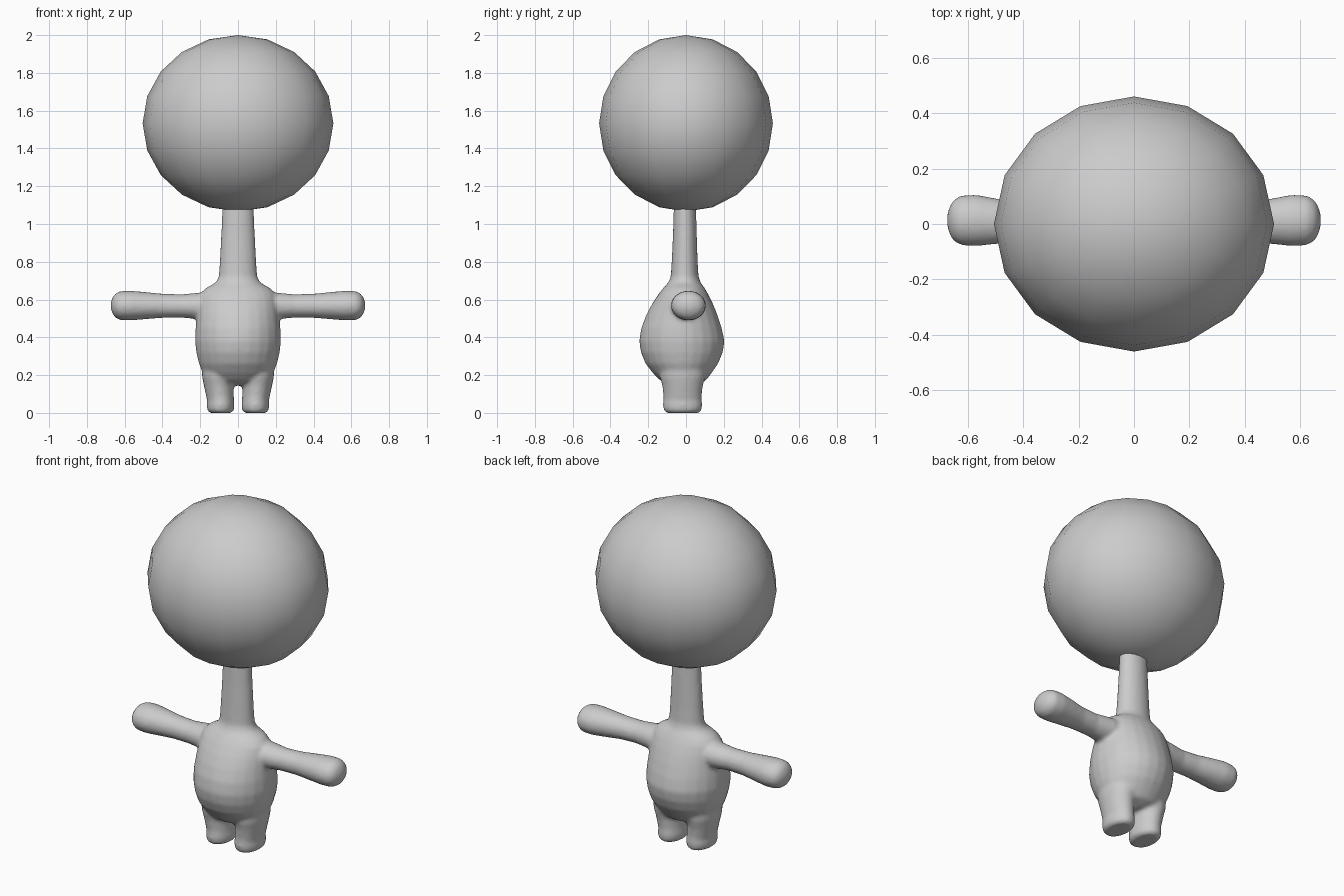
import bpy, bmesh, math
from mathutils import Vector

grey = bpy.data.materials.new("light_grey")
grey.diffuse_color = (0.6, 0.6, 0.6, 1)


def loft(bm, stations, axis, sides=24):
    """Closed tube of ellipses: (position, centre u, centre v, radius u, radius v)."""
    rings = []
    for p, cu, cv, ru, rv in stations:
        ring = []
        for i in range(sides):
            a = 2 * math.pi * i / sides
            u, v = cu + ru * math.cos(a), cv + rv * math.sin(a)
            ring.append(bm.verts.new((u, v, p) if axis == "z" else (p, u, v)))
        rings.append(ring)
    faces = [bm.faces.new(rings[0]), bm.faces.new(rings[-1])]
    for a, b in zip(rings, rings[1:]):
        for i in range(sides):
            j = (i + 1) % sides
            faces.append(bm.faces.new((a[i], a[j], b[j], b[i])))
    bmesh.ops.recalc_face_normals(bm, faces=faces)


# Torso and neck as one lofted profile, then mirrored limbs
bm = bmesh.new()
loft(bm, [
    (0.145, 0, -0.01, 0.08, 0.06), (0.17, 0, -0.015, 0.15, 0.12),
    (0.21, 0, -0.02, 0.185, 0.155), (0.26, 0, -0.022, 0.207, 0.192),
    (0.32, 0, -0.022, 0.221, 0.217), (0.38, 0, -0.022, 0.228, 0.226),
    (0.45, 0, -0.024, 0.225, 0.213), (0.52, 0, -0.022, 0.218, 0.188),
    (0.58, 0, -0.018, 0.212, 0.16), (0.63, 0, -0.014, 0.20, 0.131),
    (0.66, 0, -0.011, 0.172, 0.11), (0.69, 0, -0.008, 0.118, 0.086),
    (0.72, 0, -0.007, 0.102, 0.074), (0.80, 0, -0.007, 0.097, 0.069),
    (0.95, 0, -0.006, 0.089, 0.063), (1.12, 0, -0.006, 0.082, 0.058),
], "z")
for s in (1, -1):
    # Arm with a thicker rounded hand
    loft(bm, [
        (s * 0.10, 0.0, 0.565, 0.08, 0.08), (s * 0.20, 0.0, 0.566, 0.08, 0.071),
        (s * 0.30, 0.0, 0.566, 0.066, 0.062), (s * 0.40, 0.004, 0.567, 0.068, 0.064),
        (s * 0.50, 0.01, 0.568, 0.083, 0.073), (s * 0.57, 0.013, 0.568, 0.093, 0.079),
        (s * 0.625, 0.013, 0.568, 0.09, 0.077), (s * 0.653, 0.013, 0.568, 0.072, 0.061),
        (s * 0.668, 0.013, 0.568, 0.043, 0.036), (s * 0.674, 0.013, 0.568, 0.016, 0.013),
    ], "x")
    # Leg with a rounded foot
    loft(bm, [
        (0.0, s * 0.092, -0.018, 0.058, 0.085), (0.013, s * 0.092, -0.018, 0.071, 0.101),
        (0.045, s * 0.092, -0.018, 0.074, 0.105), (0.065, s * 0.092, -0.018, 0.071, 0.102),
        (0.085, s * 0.095, -0.018, 0.073, 0.101), (0.14, s * 0.101, -0.018, 0.079, 0.107),
        (0.19, s * 0.104, -0.018, 0.086, 0.12), (0.28, s * 0.104, -0.018, 0.09, 0.12),
    ], "z")
mesh = bpy.data.meshes.new("body")
bm.to_mesh(mesh)
bm.free()
mesh.materials.append(grey)
body = bpy.data.objects.new("body", mesh)
bpy.context.collection.objects.link(body)

# Fuse limbs and torso into one soft skin
remesh = body.modifiers.new("fuse", "REMESH")
remesh.mode = "VOXEL"
remesh.voxel_size = 0.011
remesh.use_smooth_shade = True
soft = body.modifiers.new("soften", "SMOOTH")
soft.factor = 0.5
soft.iterations = 6

# Large faceted-outline head with smooth shading
bpy.ops.mesh.primitive_uv_sphere_add(segments=16, ring_count=10, radius=1, location=(0, 0, 1.533))
head = bpy.context.object
head.name = "head"
head.scale = (0.505, 0.46, 0.467)
head.data.materials.append(grey)
bpy.ops.object.shade_smooth()
